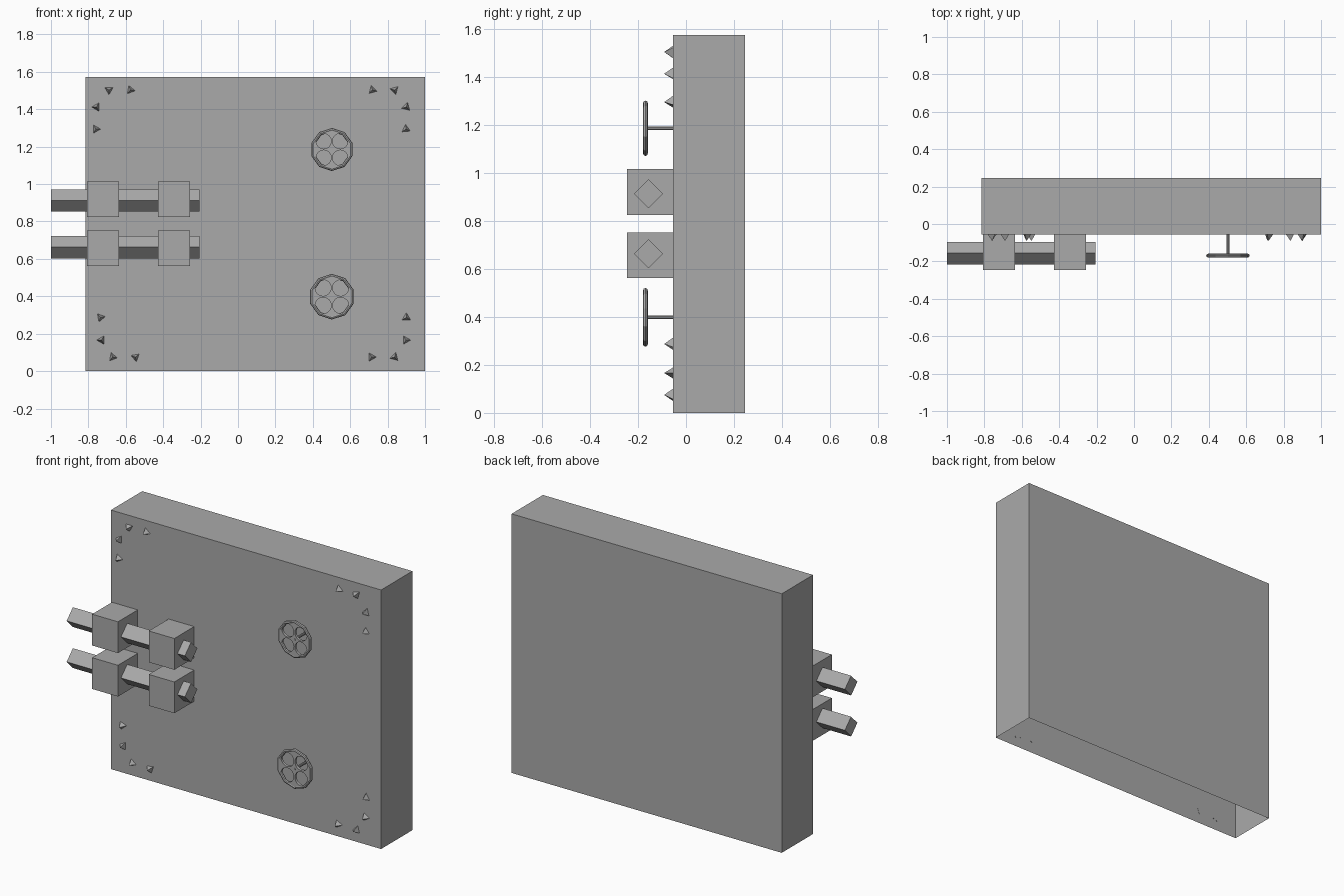
import bpy, bmesh, math
from math import pi, radians, cos, sin

old = bpy.data.objects.get("Cube")
if old:
    bpy.data.objects.remove(old, do_unlink=True)

grey = bpy.data.materials.new("plain_grey")
grey.use_nodes = True
COLOUR = (0.4, 0.4, 0.4, 1.0)
grey.diffuse_color = COLOUR
grey.node_tree.nodes["Principled BSDF"].inputs["Base Color"].default_value = COLOUR

WALL_Y = -0.055                     # front plane of the door panel


def finish(name):
    """Name the active object and give it the material."""
    ob = bpy.context.object
    ob.name = name
    ob.data.materials.clear()
    ob.data.materials.append(grey)
    return ob


def box(name, lo, hi):
    bpy.ops.mesh.primitive_cube_add(size=1, location=[(a + b) / 2 for a, b in zip(lo, hi)])
    ob = finish(name)
    ob.scale = [b - a for a, b in zip(lo, hi)]
    return ob


# Door panel: a hollow shell, open underneath
panel = box("door_panel", (-0.815, WALL_Y, 0), (1.0, 0.245, 1.573))
bm = bmesh.new()
bm.from_mesh(panel.data)
bmesh.ops.delete(bm, geom=[f for f in bm.faces if f.normal.z < -0.5], context='FACES_ONLY')
bm.to_mesh(panel.data)
bm.free()

# Two sliding bolts, each a diamond-section bar through two blocks
for row, z in (("upper", 0.92), ("lower", 0.656)):
    for side, x0, x1 in (("outer", -0.808, -0.635), ("inner", -0.428, -0.256)):
        box(f"{row}_{side}_bolt_block", (x0, -0.245, z - 0.095), (x1, WALL_Y, z + 0.095))
for row, z in (("upper", 0.912), ("lower", 0.663)):
    s = 0.06 * math.sqrt(2) / 2
    bar = box(f"{row}_bolt_bar", (-1.0, -0.156 - s, z - s), (-0.206, -0.156 + s, z + s))
    bar.rotation_euler.x = pi / 4


# Hand wheels: rim, plate pierced by four round holes, and a stem
def ring(cx, cy, r, n):
    return [(cx + r * cos(pi / 2 + 2 * pi * i / n), cy + r * sin(pi / 2 + 2 * pi * i / n))
            for i in range(n)]


def hand_wheel(row, x, z, r):
    y = -0.169
    bpy.ops.mesh.primitive_torus_add(major_segments=10, minor_segments=8, minor_radius=0.01,
                                     major_radius=r - 0.01, location=(x, y, z),
                                     rotation=(pi / 2, radians(18), 0))
    finish(f"{row}_wheel_rim")

    curve = bpy.data.curves.new(f"{row}_wheel_plate", 'CURVE')
    curve.dimensions = '2D'
    curve.fill_mode = 'BOTH'
    curve.extrude = 0.008
    d = r * 0.385
    loops = [ring(0, 0, r - 0.006, 10)]
    loops += [ring(sx * d, sy * d, r * 0.355, 16) for sx in (-1, 1) for sy in (-1, 1)]
    for pts in loops:
        sp = curve.splines.new('POLY')
        sp.points.add(len(pts) - 1)
        for p, (px, py) in zip(sp.points, pts):
            p.co = (px, py, 0, 1)
        sp.use_cyclic_u = True
    plate = bpy.data.objects.new(f"{row}_wheel_plate", curve)
    bpy.context.collection.objects.link(plate)
    plate.location = (x, y, z)
    plate.rotation_euler.x = pi / 2
    bpy.ops.object.select_all(action='DESELECT')
    plate.select_set(True)
    bpy.context.view_layer.objects.active = plate
    bpy.ops.object.convert(target='MESH')
    finish(f"{row}_wheel_plate")

    bpy.ops.mesh.primitive_cylinder_add(vertices=10, radius=0.008, depth=WALL_Y - y + 0.01,
                                        location=(x, (WALL_Y + y - 0.01) / 2, z),
                                        rotation=(pi / 2, 0, 0))
    finish(f"{row}_wheel_stem")


hand_wheel("upper", 0.502, 1.185, 0.115)
hand_wheel("lower", 0.502, 0.398, 0.122)

# Three-sided studs around the corners: x, z, direction of one point
STUDS = [
    (-0.69, 1.503, 270), (-0.575, 1.503, 110), (-0.757, 1.412, 60), (-0.76, 1.294, 0),
    (0.719, 1.503, 105), (0.837, 1.503, 45), (0.9, 1.412, 75), (0.898, 1.294, 95),
    (-0.735, 0.287, 10), (-0.73, 0.166, 60), (-0.67, 0.075, 110), (-0.548, 0.075, 40),
    (0.9, 0.287, 90), (0.898, 0.166, 0), (0.837, 0.075, 75), (0.714, 0.075, 0),
]
for i, (x, z, a) in enumerate(STUDS):
    bpy.ops.mesh.primitive_cone_add(vertices=3, radius1=0.027, radius2=0, depth=0.038,
                                    location=(x, WALL_Y - 0.017, z),
                                    rotation=(pi / 2, radians(90 - a), 0))
    finish(f"corner_stud_{i + 1}")
